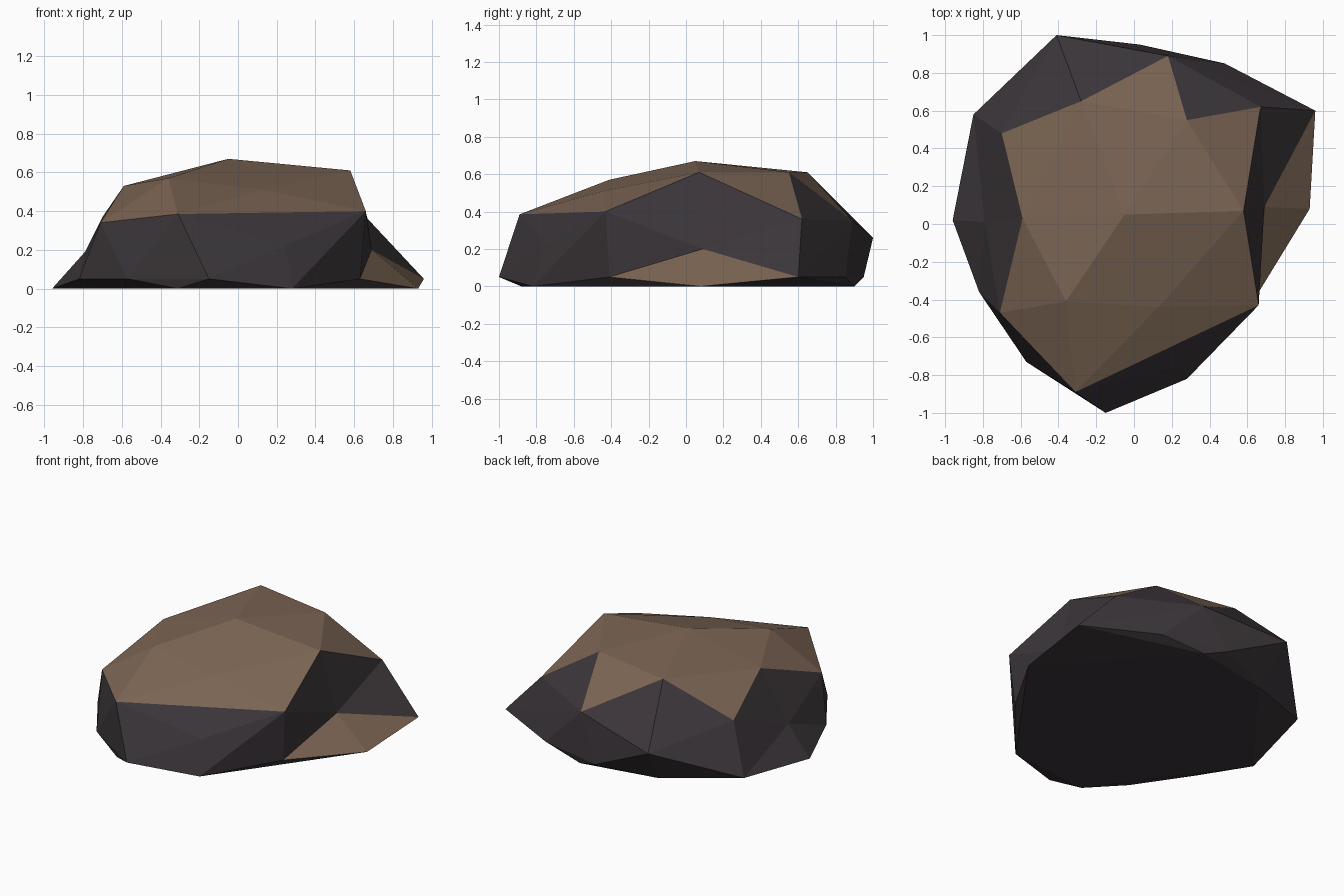
import bpy, bmesh
from mathutils import Vector

if "Cube" in bpy.data.objects:
    bpy.data.objects.remove(bpy.data.objects["Cube"])

# Corner rings of the boulder, from the ground up
foot = [(.28, -.82, 0), (-.31, -.88, 0), (.93, .08, 0), (-.96, .02, 0), (.18, .90, 0), (-.35, .80, 0)]
skirt = [(.63, -.41, .05), (-.15, -1.0, .05), (-.57, -.73, .05), (-.82, -.36, .05),
         (-.85, .58, .05), (.03, .95, .05), (.48, .85, .05), (.96, .60, .05)]
shoulder = [(.66, -.43, .40), (.25, -.75, .225), (-.31, -.89, .385), (-.71, -.47, .34),
            (-.70, .48, .37), (-.41, 1.0, .26), (.18, .89, .35), (.67, .62, .36)]
crown = [(-.05, .05, .67), (.58, .07, .61), (.28, .55, .61), (-.28, .65, .61),
         (-.59, .03, .53), (-.36, -.41, .57), (.13, -.44, .51)]
# Hollows: bulged outward while the skin is wrapped, then pressed in
hollows = [((1.0, .05, .30), (.69, .09, .20)), ((-.92, .01, .24), (-.79, .01, .19))]


def material(name, color):
    m = bpy.data.materials.new(name)
    m.diffuse_color = (*color, 1)
    m.use_nodes = True
    m.node_tree.nodes["Principled BSDF"].inputs["Base Color"].default_value = m.diffuse_color
    return m


# Wrap the corners in a faceted skin
bm = bmesh.new()
for p in foot + skirt + shoulder + crown:
    bm.verts.new(p)
pressed = [(bm.verts.new(out), Vector(inn)) for out, inn in hollows]
bmesh.ops.convex_hull(bm, input=bm.verts[:])
for v, target in pressed:
    v.co = target
bmesh.ops.delete(bm, geom=[v for v in bm.verts if not v.link_faces], context='VERTS')
bmesh.ops.recalc_face_normals(bm, faces=bm.faces[:])
bm.normal_update()

# Earth on the upward facets, dark stone elsewhere
for f in bm.faces:
    f.material_index = 1 if f.normal.z > .72 else 0

mesh = bpy.data.meshes.new("boulder")
bm.to_mesh(mesh)
bm.free()
mesh.materials.append(material("dark_stone", (.045, .037, .042)))
mesh.materials.append(material("earth", (.20, .13, .088)))
boulder = bpy.data.objects.new("boulder", mesh)
bpy.context.collection.objects.link(boulder)
